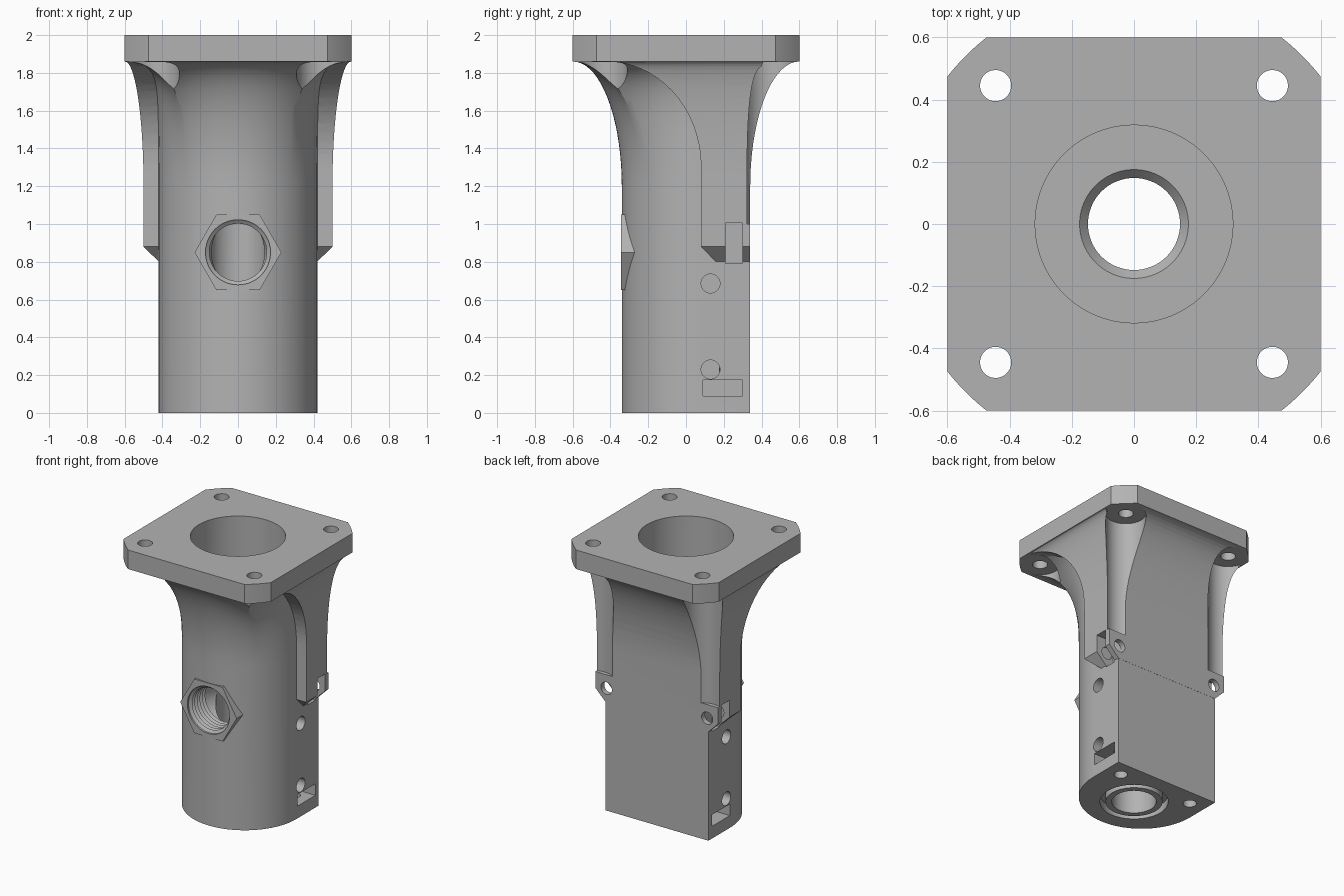
import bpy, bmesh, math
from mathutils import Matrix

if "Cube" in bpy.data.objects:
    bpy.data.objects.remove(bpy.data.objects["Cube"], do_unlink=True)

grey = bpy.data.materials.new("plain grey")
grey.use_nodes = True
grey.diffuse_color = (0.45, 0.45, 0.45, 1)
grey.node_tree.nodes["Principled BSDF"].inputs["Base Color"].default_value = grey.diffuse_color


def finish(name, bm):
    bmesh.ops.recalc_face_normals(bm, faces=bm.faces)
    mesh = bpy.data.meshes.new(name)
    bm.to_mesh(mesh)
    bm.free()
    mesh.materials.append(grey)
    obj = bpy.data.objects.new(name, mesh)
    bpy.context.collection.objects.link(obj)
    return obj


def box(name, x, y, z):
    bm = bmesh.new()
    bmesh.ops.create_cube(bm, size=1)
    for v in bm.verts:
        v.co = [(r[0] + r[1]) / 2 + c * (r[1] - r[0]) for r, c in zip((x, y, z), v.co)]
    return finish(name, bm)


def loft(name, rings):
    """Skin a stack of matching closed rings and cap both ends."""
    bm = bmesh.new()
    rows = [[bm.verts.new(p) for p in ring] for ring in rings]
    n = len(rows[0])
    for a, b in zip(rows, rows[1:]):
        for i in range(n):
            j = (i + 1) % n
            bm.faces.new((a[i], a[j], b[j], b[i]))
    bm.faces.new(rows[0][::-1])
    bm.faces.new(rows[-1])
    bmesh.ops.triangulate(bm, faces=[f for f in bm.faces if len(f.verts) == 4])
    return finish(name, bm)


def turned(name, profile, at=(0, 0, 0), axis="Z", sides=48, phase=0.0):
    """Solid of revolution from (radius, distance) pairs along an axis."""
    turn = {"Z": Matrix(), "Y": Matrix.Rotation(-math.pi / 2, 4, "X"),
            "X": Matrix.Rotation(math.pi / 2, 4, "Y")}[axis]
    obj = loft(name, [[(r * math.cos(math.tau * i / sides + phase),
                        r * math.sin(math.tau * i / sides + phase), d)
                       for i in range(sides)] for r, d in profile])
    obj.data.transform(Matrix.Translation(at) @ turn)
    return obj


def combine(target, tool, operation="DIFFERENCE"):
    mod = target.modifiers.new(tool.name, "BOOLEAN")
    mod.operation, mod.solver, mod.object = operation, "EXACT", tool
    bpy.context.view_layer.objects.active = target
    bpy.ops.object.modifier_apply(modifier=mod.name)
    bpy.data.objects.remove(tool, do_unlink=True)


FLANGE_Z, FLARE_Z = 1.86, 1.2


def ease(z, start):
    s = min(max((z - start) / (FLANGE_Z - start), 0), 1)
    return 1 - math.sqrt(1 - s * s)


flare_levels = [FLARE_Z + (FLANGE_Z - FLARE_Z) * math.sin(math.pi / 2 * i / 18)
                for i in range(19)] + [1.93]


# D-shaped column flaring into the square flange
def column_ring(z):
    t = ease(z, FLARE_Z)
    pts = []
    for i in range(49):
        c, s = math.cos(math.pi * i / 48), -math.sin(math.pi * i / 48)
        k = 0.597 / max(abs(c), abs(s))
        x, y = 0.42 * c, 0.08 + 0.42 * s
        pts.append((x + t * t * (k * c - x), y + t * (k * s - y), z))
    for side in (-1, 1):
        pts.append((side * (0.42 + 0.177 * t * t), 0.339 + 0.257 * t, z))
    return pts


housing = loft("flanged_housing", [column_ring(z) for z in [0] + flare_levels])


# Side wings with chamfered lower ends
def wing_ring(z, x, front):
    back = 0.34 + 0.258 * ease(z, FLARE_Z)
    return [(-x, front, z), (x, front, z), (x, back, z), (-x, back, z)]


wing_rings = [wing_ring(0.80, 0.419, 0.16), wing_ring(0.88, 0.5, 0.08)]
wing_rings += [wing_ring(z, 0.5 + 0.098 * ease(z, FLARE_Z), 0.08 - 0.5 * ease(z, 1.3))
               for z in flare_levels]
combine(housing, loft("wings", wing_rings), "UNION")

# Hexagonal port boss
combine(housing, turned("port_boss", [(0.23, -0.344), (0.23, -0.2)], (0, 0, 0.85), "Y", 6), "UNION")

# Clearance under each bolt hole
for sx in (-1, 1):
    for sy in (-1, 1):
        for c in (0.445, 0.53):
            combine(housing, turned("bolt_clearance", [(0.135, 1), (0.135, 1.858)],
                                    (sx * c, sy * c, 0)))

# Square flange with rounded-off corners
combine(housing, box("flange", (-0.6, 0.6), (-0.6, 0.6), (FLANGE_Z, 2)), "UNION")
combine(housing, turned("corner_trim", [(0.765, -0.1), (0.765, 2.1)], sides=192), "INTERSECT")

# Main bore: wide socket, chamfer and narrow through hole
combine(housing, turned("bore", [(0.148, -0.1), (0.148, 1.22), (0.175, 1.25),
                                 (0.318, 1.25), (0.318, 2.1)], sides=96))

# Seal groove in the base
groove = turned("groove", [(0.228, -0.05), (0.228, 0.06)], sides=64)
combine(groove, turned("groove_core", [(0.19, -0.1), (0.19, 0.1)], sides=64))
combine(housing, groove)

# Threaded port
thread = [(0.172, -0.4), (0.172, -0.33)]
for i in range(6):
    thread += [(0.152, -0.315 + 0.03 * i), (0.168, -0.30 + 0.03 * i)]
thread.append((0.14, -0.05))
combine(housing, turned("port_thread", thread, (0, 0, 0.85), "Y"))

# Bolt holes, screw holes and nut slots on both sides
for s in (-1, 1):
    for sy in (-1, 1):
        combine(housing, turned("bolt_hole", [(0.05, 1.7), (0.05, 2.1)], (s * 0.445, sy * 0.445, 0)))
    for z in (0.23, 0.685):
        combine(housing, turned("side_hole", [(0.05, -0.12), (0.05, 0.12)], (s * 0.43, 0.13, z), "X", 32))
    combine(housing, turned("base_hole", [(0.045, -0.1), (0.045, 0.25)], (s * 0.30, 0.22, 0), sides=32))
    combine(housing, turned("wing_hole", [(0.045, 0.2), (0.045, 0.5)], (s * 0.41, 0, 0.9), "Y", 32))
    for y, z, depth in (((0.09, 0.30), (0.09, 0.175), 0.23), ((0.21, 0.30), (0.79, 1.005), 0.36)):
        combine(housing, box("nut_slot", sorted((s * depth, s * 0.6)), y, z))

# Smooth curved surfaces, keep machined edges sharp
bpy.ops.object.select_all(action="DESELECT")
housing.select_set(True)
bpy.context.view_layer.objects.active = housing
bpy.ops.object.shade_smooth_by_angle(angle=math.radians(25))
